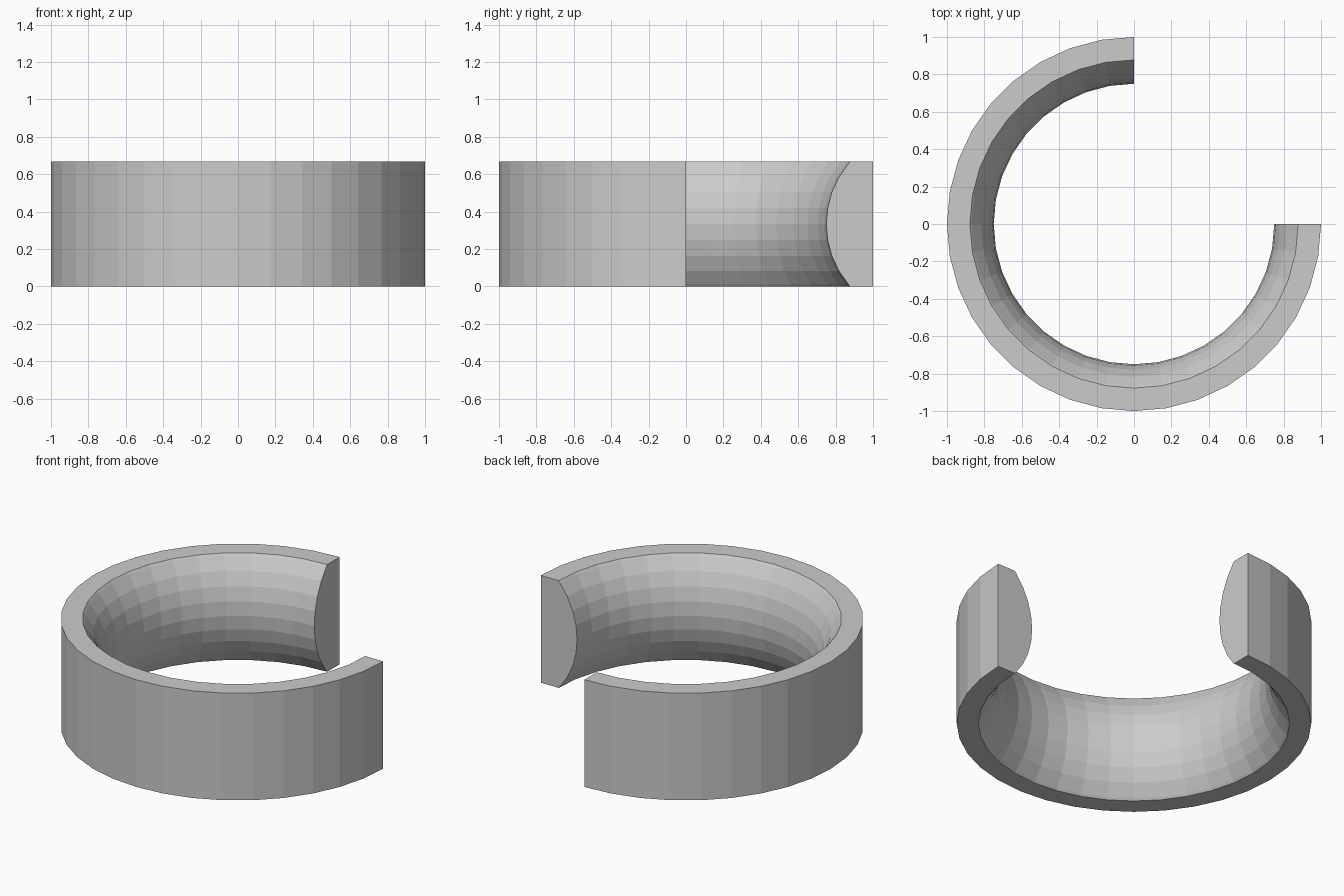
import bpy, bmesh
from math import sin, cos, radians

if "Cube" in bpy.data.objects:
    bpy.data.objects.remove(bpy.data.objects["Cube"])

R, H = 1.0, 0.667           # outer radius, height
BULGE_R, BULGE_X = 0.5, 1.25  # rounded inner face: arc radius and centre
STEP = 10                   # degrees per facet

# Cross-section: straight outer wall, convex inner wall cut flat at top and bottom
rim_x = BULGE_X - (BULGE_R ** 2 - (H / 2) ** 2) ** 0.5
arc = [(BULGE_X - BULGE_R * cos(radians(a)), H / 2 + BULGE_R * sin(radians(a)))
       for a in range(-40, 41, STEP)]
profile = [(R, 0), (R, H), (rim_x, H)] + arc[::-1] + [(rim_x, 0)]

# Sweep the section through 270 degrees, leaving the back-right quarter open
bm = bmesh.new()
rings = []
for a in range(90, 361, STEP):
    t = radians(a)
    rings.append([bm.verts.new((r * cos(t), r * sin(t), z)) for r, z in profile])
n = len(profile)
for p, q in zip(rings, rings[1:]):
    for i in range(n):
        j = (i + 1) % n
        bm.faces.new((p[i], q[i], q[j], p[j]))

# Flat end caps
bm.faces.new(rings[0])
bm.faces.new(rings[-1][::-1])
bmesh.ops.recalc_face_normals(bm, faces=bm.faces)

mesh = bpy.data.meshes.new("open_ring")
bm.to_mesh(mesh)
bm.free()
bpy.context.collection.objects.link(bpy.data.objects.new("open_ring", mesh))
